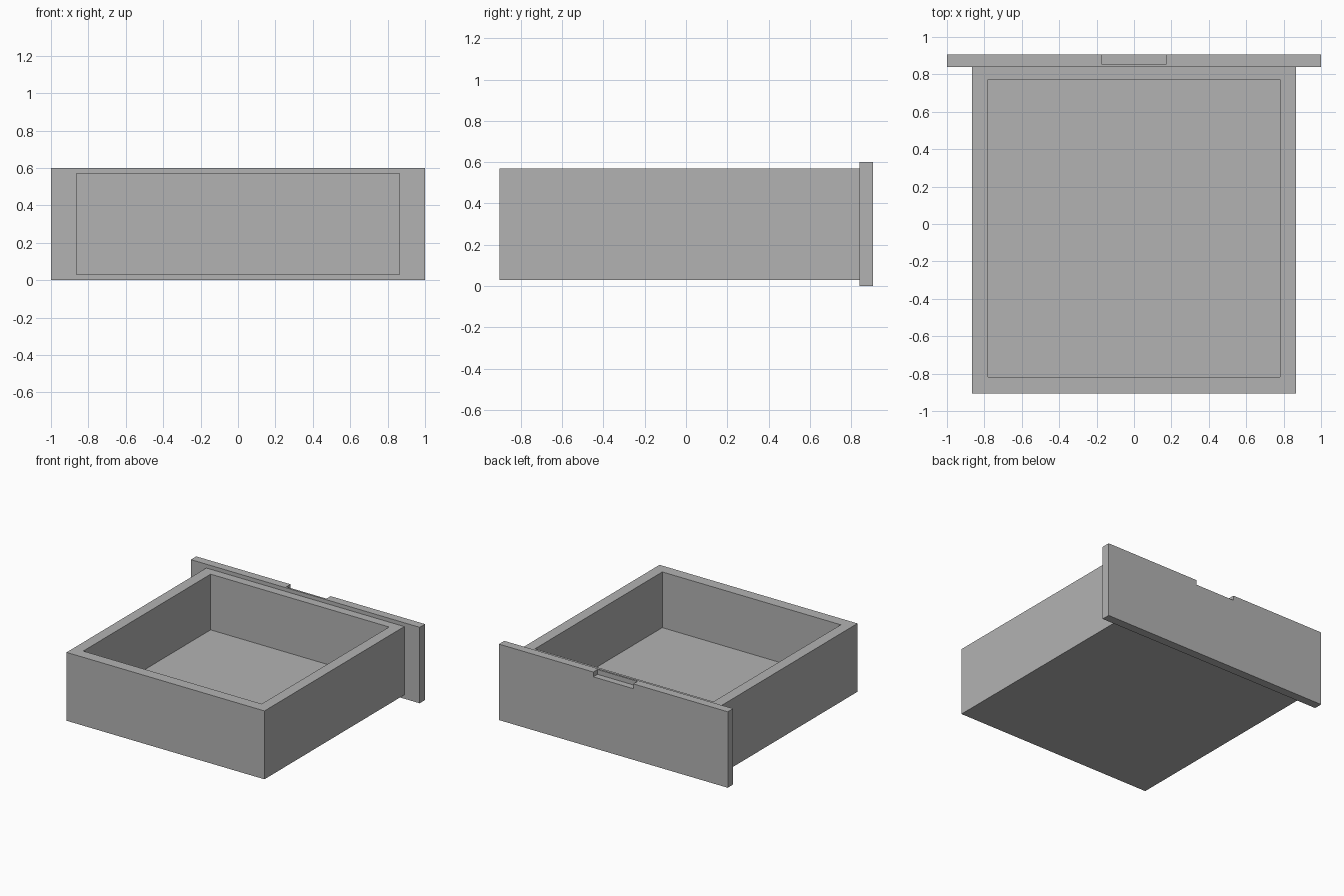
import bpy
import bmesh
from mathutils import Vector

default = bpy.data.objects.get("Cube")
if default:
    bpy.data.objects.remove(default, do_unlink=True)

grey = bpy.data.materials.new("plain grey")
grey.use_nodes = True
colour = (0.45, 0.45, 0.45, 1.0)
grey.diffuse_color = colour
grey.node_tree.nodes["Principled BSDF"].inputs["Base Color"].default_value = colour


def box(name, low, high):
    """Flat-shaded block spanning two opposite corners."""
    low, high = Vector(low), Vector(high)
    bm = bmesh.new()
    bmesh.ops.create_cube(bm, size=1)
    bmesh.ops.scale(bm, vec=high - low, verts=bm.verts)
    bmesh.ops.translate(bm, vec=(low + high) / 2, verts=bm.verts)
    mesh = bpy.data.meshes.new(name)
    bm.to_mesh(mesh)
    bm.free()
    mesh.materials.append(grey)
    obj = bpy.data.objects.new(name, mesh)
    bpy.context.collection.objects.link(obj)
    return obj


def carve(obj, low, high):
    """Cut a rectangular pocket out of a block and bake the result."""
    cutter = box(obj.name + "_cutter", low, high)
    cutter.hide_render = True
    mod = obj.modifiers.new("pocket", 'BOOLEAN')
    mod.operation = 'DIFFERENCE'
    mod.solver = 'EXACT'
    mod.object = cutter
    graph = bpy.context.evaluated_depsgraph_get()
    baked = bpy.data.meshes.new_from_object(obj.evaluated_get(graph))
    obj.modifiers.clear()
    obj.data = baked
    bpy.data.objects.remove(cutter, do_unlink=True)


# Open tray with thick walls and floor
tray = box("drawer_tray", (-0.865, -0.905, 0.03), (0.865, 0.84, 0.57))
carve(tray, (-0.78, -0.818, 0.13), (0.78, 0.772, 0.7))

# Wide face panel with a shallow finger notch in its top outer edge
panel = box("drawer_face_panel", (-1, 0.84, 0), (1, 0.907, 0.6))
carve(panel, (-0.175, 0.855, 0.562), (0.175, 1.0, 0.7))
